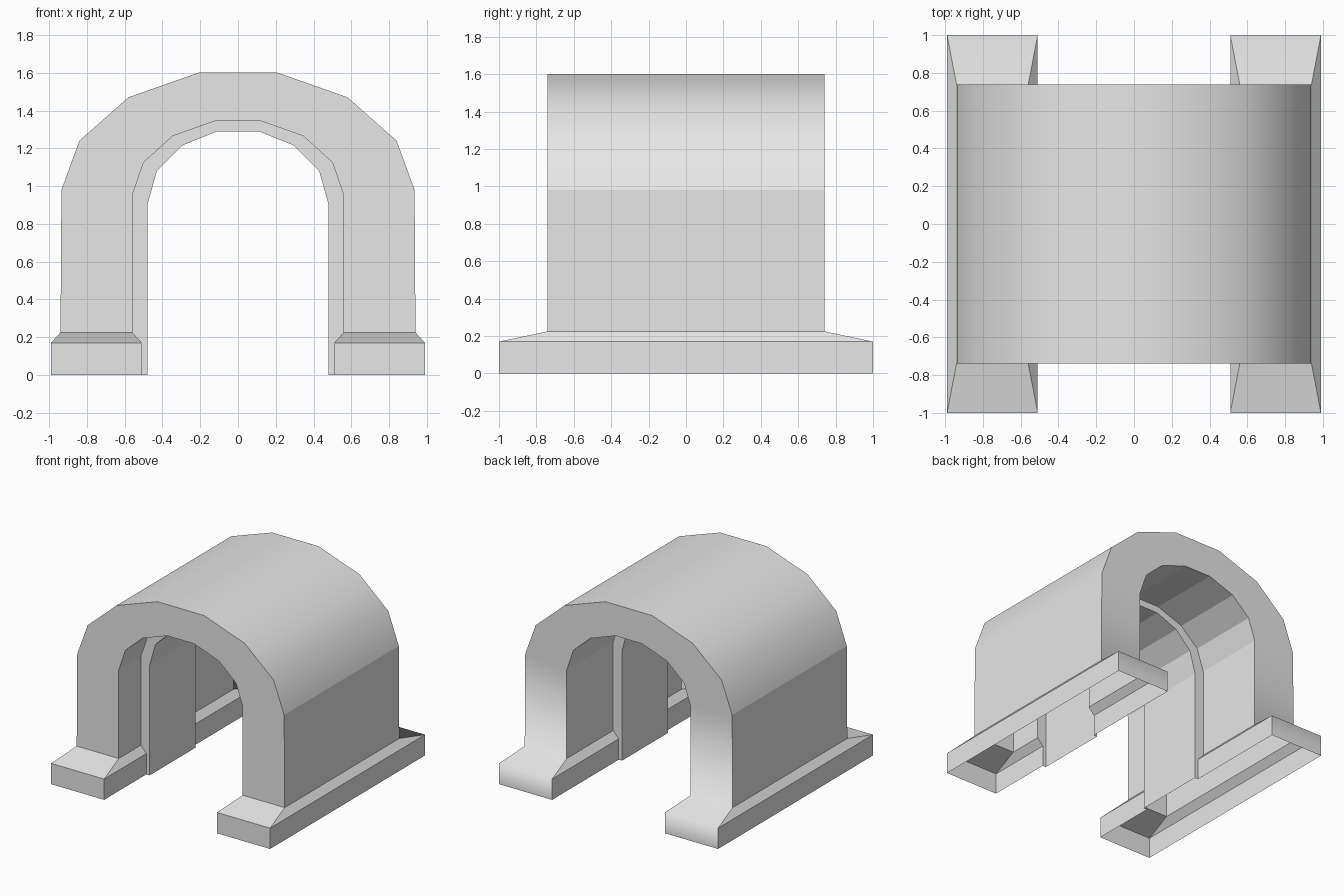
import bpy
import bmesh

cube = bpy.data.objects.get("Cube")
if cube:
    bpy.data.objects.remove(cube, do_unlink=True)

# Single stone grey material
grey = bpy.data.materials.new("stone_grey")
grey.use_nodes = True
colour = (0.8, 0.8, 0.8, 1.0)
grey.diffuse_color = colour
grey.node_tree.nodes["Principled BSDF"].inputs["Base Color"].default_value = colour

# Half cross-sections (x, z), from the ground up to the crown
OUTER = [(0.99, 0), (0.99, 0.17), (0.94, 0.225), (0.935, 0.98),
         (0.84, 1.24), (0.58, 1.47), (0.21, 1.6)]
INNER = [(0.51, 0), (0.51, 0.17), (0.56, 0.225), (0.56, 0.95),
         (0.5, 1.125), (0.345, 1.265), (0.12, 1.345)]
LINING = [(0.48, 0), (0.48, 0.17), (0.48, 0.225), (0.48, 0.9),
          (0.43, 1.08), (0.295, 1.215), (0.11, 1.29)]

WALL_Y, FOOT_Y = 0.74, 1.0
LINING_FRONT, LINING_BACK = -0.455, 0.14

bm = bmesh.new()


def ring(half, y, foot_y=None):
    """Mirrored arch section; the foot points may reach further out in y."""
    pts = [(x, foot_y if foot_y is not None and i < 2 else y, z)
           for i, (x, z) in enumerate(half)]
    pts += [(-x, py, z) for x, py, z in reversed(pts)]
    return [bm.verts.new(p) for p in pts]


# Closed chain of sections: over the outside, then back through the passage
rings = [
    ring(OUTER, -WALL_Y, -FOOT_Y),
    ring(OUTER, WALL_Y, FOOT_Y),
    ring(INNER, WALL_Y, FOOT_Y),
    ring(INNER, LINING_BACK),
    ring(LINING, LINING_BACK),
    ring(LINING, LINING_FRONT),
    ring(INNER, LINING_FRONT),
    ring(INNER, -WALL_Y, -FOOT_Y),
]
count = len(rings[0])
for a, b in zip(rings, rings[1:] + rings[:1]):
    for i in range(count - 1):
        bm.faces.new((a[i], b[i], b[i + 1], a[i + 1]))

# Make the crown face upwards
bm.normal_update()
crown = max(bm.faces, key=lambda f: f.calc_center_median().z)
if crown.normal.z < 0:
    bmesh.ops.reverse_faces(bm, faces=bm.faces[:])

# Smooth vault outside and smooth back end; every other edge stays sharp
for f in bm.faces:
    f.smooth = True
for e in bm.edges:
    e.smooth = False
for i in range(4, count - 4):
    bm.edges.get((rings[0][i], rings[1][i])).smooth = True
for i in range(1, count - 1):
    bm.edges.get((rings[1][i], rings[2][i])).smooth = True

mesh = bpy.data.meshes.new("arched_tunnel")
bm.to_mesh(mesh)
bm.free()
mesh.materials.append(grey)
tunnel = bpy.data.objects.new("arched_tunnel", mesh)
bpy.context.scene.collection.objects.link(tunnel)
